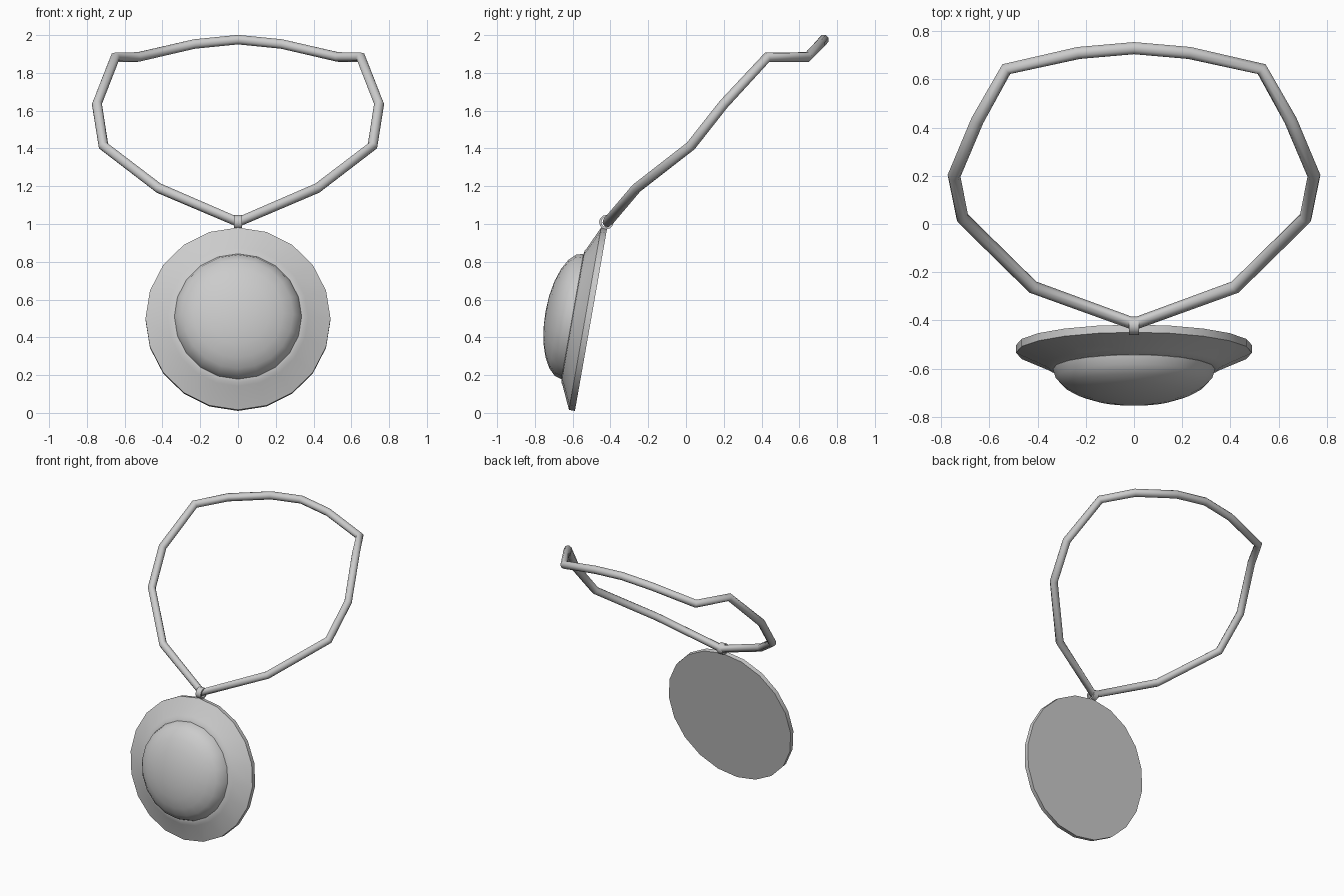
import bpy, math

if "Cube" in bpy.data.objects:
    bpy.data.objects.remove(bpy.data.objects["Cube"])

TILT = math.radians(80)          # local +z becomes forward and slightly up
CENTRE = (0, -0.503, 0.493)      # middle of the flat back of the disc


def lathe(name, profile, sides, closed=False):
    """Spin (radius, height) points about local z; radius 0 makes a pole."""
    verts, rings = [], []
    for r, h in profile:
        n = 1 if r == 0 else sides
        rings.append([len(verts) + i for i in range(n)])
        for i in range(n):
            a = 2 * math.pi * i / sides
            verts.append((r * math.cos(a), r * math.sin(a), h))
    pairs = list(zip(rings, rings[1:]))
    if closed:
        pairs.append((rings[-1], rings[0]))
    faces = []
    for lo, hi in pairs:
        for i in range(sides):
            j = (i + 1) % sides
            if len(lo) == 1:
                faces.append((lo[0], hi[j], hi[i]))
            elif len(hi) == 1:
                faces.append((lo[i], lo[j], hi[0]))
            else:
                faces.append((lo[i], lo[j], hi[j], hi[i]))
    mesh = bpy.data.meshes.new(name)
    mesh.from_pydata(verts, [], faces)
    obj = bpy.data.objects.new(name, mesh)
    bpy.context.collection.objects.link(obj)
    return obj


def smooth(obj, degrees):
    bpy.ops.object.select_all(action='DESELECT')
    obj.select_set(True)
    bpy.context.view_layer.objects.active = obj
    bpy.ops.object.shade_smooth_by_angle(angle=math.radians(degrees))


# Pendant disc: flat back, thin rim, sloping front with a rounded lip
disc = lathe("pendant_disc", [(0, 0), (0.49, 0), (0.49, 0.032), (0.372, 0.086),
                              (0.355, 0.096), (0.33, 0.1), (0, 0.1)], 20)
# Domed stone
dome_profile = [(0.325, 0.09)]
for k in range(7):
    t = math.radians(15 * k)
    dome_profile.append((0.337 * math.cos(t) if k < 6 else 0, 0.1 + 0.145 * math.sin(t)))
dome = lathe("domed_stone", dome_profile, 20)
for part in (disc, dome):
    part.location = CENTRE
    part.rotation_euler = (TILT, 0, 0)
    smooth(part, 35)

# Hanging ring around the cord
ring = lathe("hanging_ring", [(0.038, -0.02), (0.038, 0.02),
                              (0.026, 0.02), (0.026, -0.02)], 12, closed=True)
ring.location = (0, -0.422, 1.01)
ring.rotation_euler = (0, math.radians(90), 0)
smooth(ring, 35)

# Neck cord: right half of the path, mirrored to close the loop
half = [(0, -0.415, 1.01), (0.42, -0.262, 1.19), (0.712, 0.025, 1.413),
        (0.747, 0.2, 1.635), (0.65, 0.43, 1.883), (0.53, 0.643, 1.884),
        (0.23, 0.71, 1.953), (0, 0.73, 1.976)]
path = half + [(-x, y, z) for x, y, z in half[-2:0:-1]]
curve = bpy.data.curves.new("neck_cord", 'CURVE')
curve.dimensions = '3D'
curve.bevel_depth = 0.027
curve.bevel_resolution = 2
spline = curve.splines.new('POLY')
spline.points.add(len(path) - 1)
for point, co in zip(spline.points, path):
    point.co = (*co, 1)
spline.use_cyclic_u = True
cord = bpy.data.objects.new("neck_cord", curve)
bpy.context.collection.objects.link(cord)
